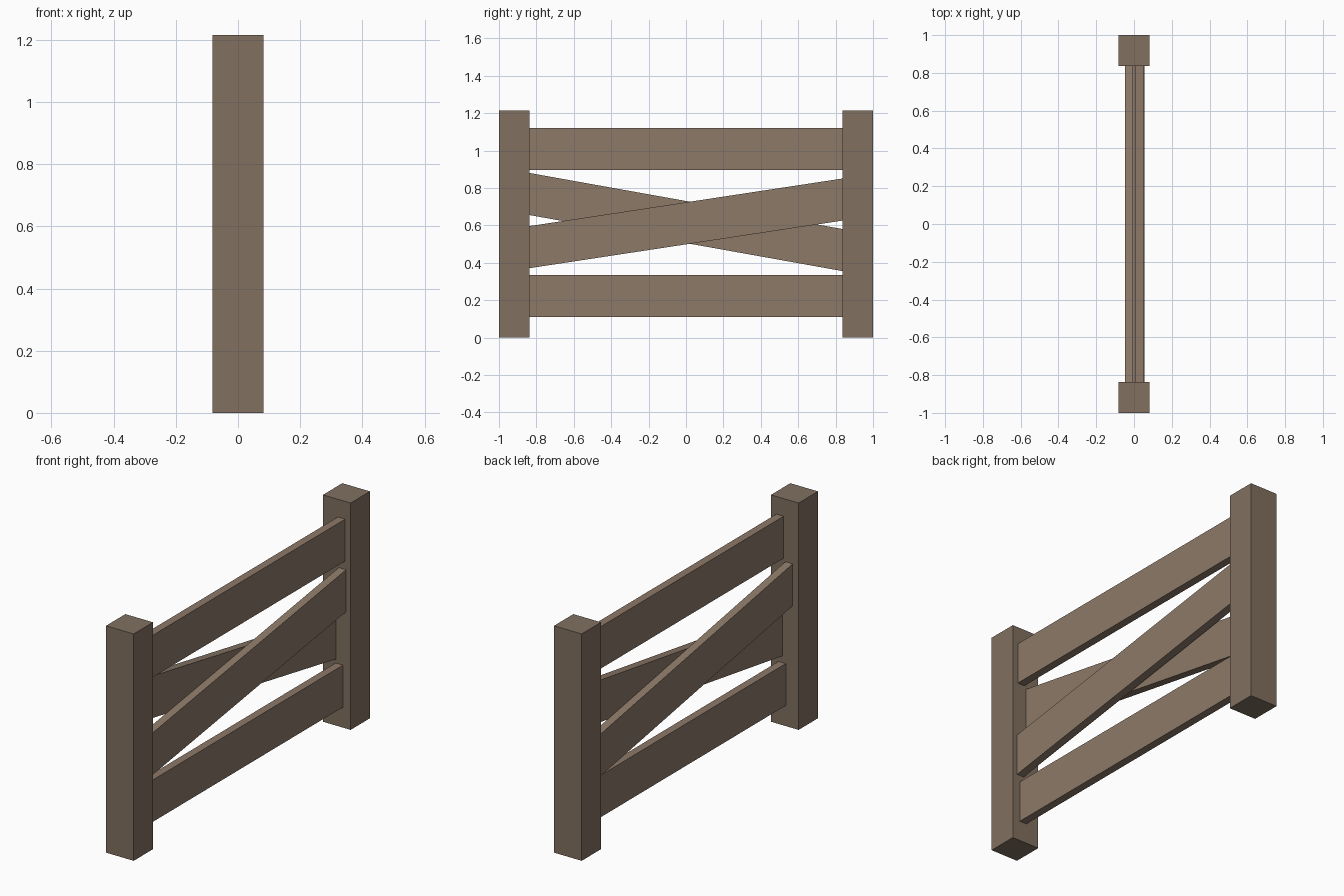
import bpy
import math

if "Cube" in bpy.data.objects:
    bpy.data.objects.remove(bpy.data.objects["Cube"])


def material(name, rgb):
    m = bpy.data.materials.new(name)
    m.diffuse_color = (*rgb, 1)
    m.use_nodes = True
    m.node_tree.nodes["Principled BSDF"].inputs["Base Color"].default_value = m.diffuse_color
    return m


post_wood = material("post_wood", (0.22, 0.16, 0.117))
rail_wood = material("rail_wood", (0.265, 0.192, 0.14))


def board(name, size, loc, mat, tilt=0.0):
    bpy.ops.mesh.primitive_cube_add(size=1, location=loc)
    ob = bpy.context.object
    ob.name = name
    ob.scale = size
    bpy.ops.object.transform_apply(location=False, rotation=False, scale=True)
    ob.rotation_euler.x = tilt
    ob.data.materials.append(mat)
    return ob


# Square end posts
POST, HEIGHT = 0.164, 1.215
for side, label in ((-1, "front"), (1, "back")):
    board(label + "_post", (POST, POST, HEIGHT),
          (0, side * (1 - POST / 2), HEIGHT / 2), post_wood)

# Horizontal rails, ends set slightly into the posts
THICK, WIDTH, SPAN = 0.043, 0.225, 1.73
board("top_rail", (THICK, SPAN, WIDTH), (0.0285, 0, 1.008), rail_wood)
board("bottom_rail", (THICK, SPAN, WIDTH), (0.0155, 0, 0.2225), rail_wood)

# Crossed diagonal boards, one on each side of the centre plane
for name, x, z, slope in (("right_brace", 0.0335, 0.611, 0.152),
                          ("left_brace", -0.0255, 0.618, -0.179)):
    a = math.atan(slope)
    board(name, (THICK, 1.75 / math.cos(a), WIDTH * math.cos(a)),
          (x, 0, z), rail_wood, a)
